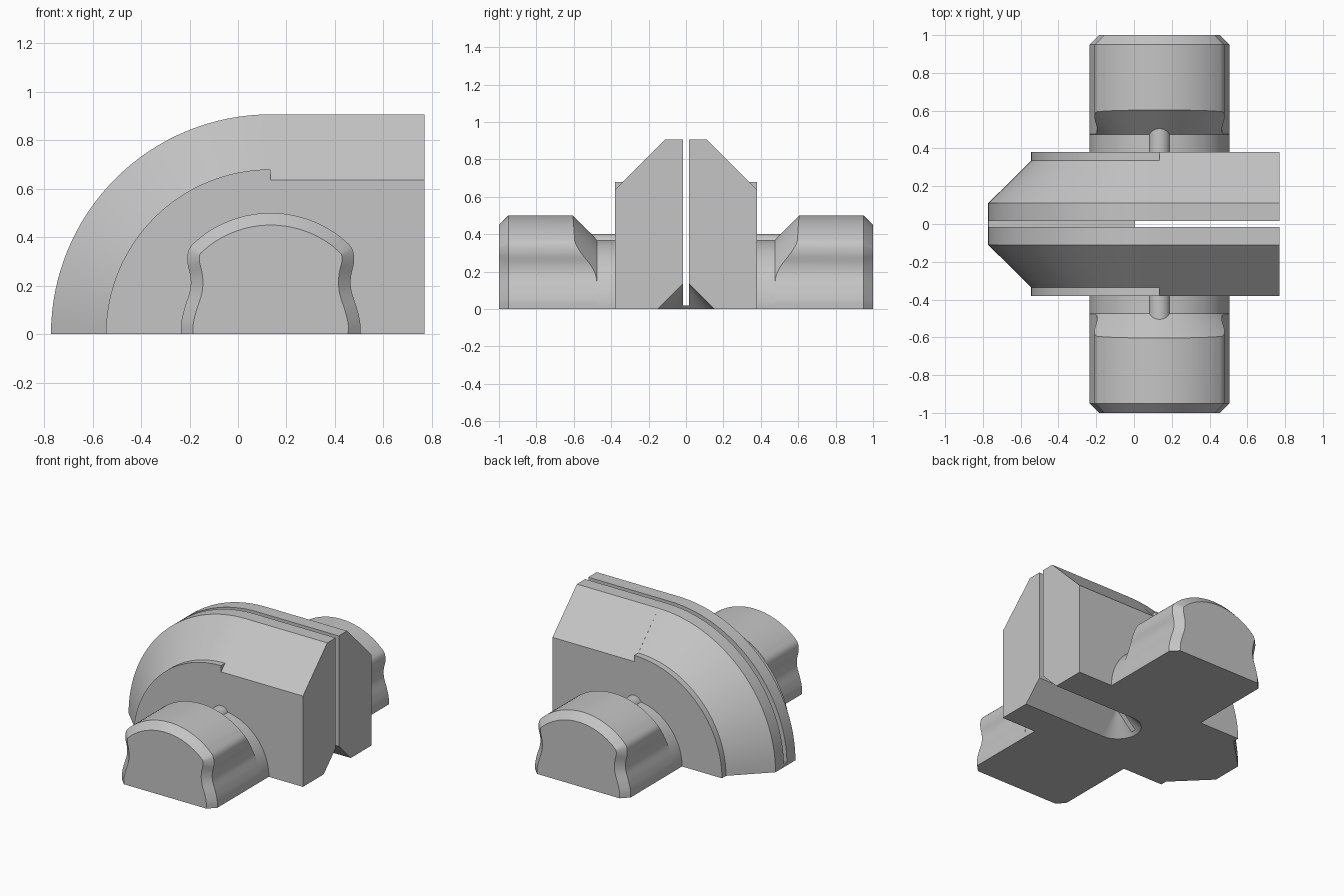
import bpy, bmesh
from math import cos, sin, pi, atan2, hypot
from mathutils import Vector

cube = bpy.data.objects.get("Cube")
if cube:
    bpy.data.objects.remove(cube, do_unlink=True)

AXIS = 0.135      # x of the shared axis running front to back
FACE = 0.38       # half thickness of the body
parts = []

metal = bpy.data.materials.new("plain_grey")
metal.use_nodes = True
grey = (0.56, 0.56, 0.56, 1)
metal.diffuse_color = grey
metal.node_tree.nodes["Principled BSDF"].inputs["Base Color"].default_value = grey


def finish(bm, name):
    """Clean a bmesh and turn it into an object."""
    bmesh.ops.remove_doubles(bm, verts=bm.verts, dist=1e-5)
    loose = [e for e in bm.edges if not e.link_faces]
    bmesh.ops.delete(bm, geom=loose, context="EDGES")
    bmesh.ops.recalc_face_normals(bm, faces=bm.faces)
    mesh = bpy.data.meshes.new(name)
    bm.to_mesh(mesh)
    bm.free()
    mesh.materials.append(metal)
    obj = bpy.data.objects.new(name, mesh)
    bpy.context.collection.objects.link(obj)
    return obj


def loft(name, rings, closed=False):
    """Skin a row of equal outlines, capping the ends unless closed."""
    bm = bmesh.new()
    loops = [[bm.verts.new(p) for p in ring] for ring in rings]
    n = len(rings[0])
    pairs = list(zip(loops, loops[1:]))
    if closed:
        pairs.append((loops[-1], loops[0]))
    else:
        bm.faces.new(loops[0])
        bm.faces.new(loops[-1])
    for a, b in pairs:
        for i in range(n):
            j = (i + 1) % n
            bm.faces.new((a[i], a[j], b[j], b[i]))
    return finish(bm, name)


def lathe_ring(profile, angle):
    """Place a (radius, y) profile at an angle about the axis."""
    return [(AXIS + r * cos(angle), y, r * sin(angle)) for r, y in profile]


def boolean(obj, cutter, operation):
    """Apply a boolean and keep only the resulting mesh."""
    mod = obj.modifiers.new("cut", "BOOLEAN")
    mod.operation, mod.solver, mod.object = operation, "EXACT", cutter
    bpy.context.view_layer.update()
    deps = bpy.context.evaluated_depsgraph_get()
    mesh = bpy.data.meshes.new_from_object(obj.evaluated_get(deps))
    obj.modifiers.clear()
    obj.data = mesh


def both_sides(half):
    """Complete a front-half (radius, y) profile with its rear half."""
    return half + [(r, -y) for r, y in reversed(half)]


# Body: quarter-round left end with a stepped rim, straight right end
rim = both_sides([(0, -FACE), (0.68, -FACE), (0.68, -0.335), (0.907, -0.11)])
bevelled = both_sides([(0, -FACE), (0.637, -FACE), (0.907, -0.11)])
STEPS = 32
round_body = loft("round_body", [lathe_ring(rim, pi / 2 * (1 + i / STEPS))
                                 for i in range(STEPS + 1)])
straight_body = loft("straight_body", [[(x, y, r) for r, y in bevelled]
                                       for x in (AXIS, 0.77)])

# Narrow slot that leaves a thin floor
SLOT = 0.017
slot = loft("slot_cutter", [[(x, -SLOT, 0.02), (x, SLOT, 0.02),
                             (x, SLOT, 1), (x, -SLOT, 1)] for x in (-1, 1)])

# V groove underneath with a conical end
bm = bmesh.new()
depth, drop = 0.15, 0.02
wide = depth + drop
for i in range(48):
    a = 2 * pi * i / 48
    bm.verts.new((AXIS + wide * cos(a), wide * sin(a), -drop))
for p in ((AXIS, 0, depth), (1, 0, depth), (1, wide, -drop), (1, -wide, -drop)):
    bm.verts.new(p)
hull = bmesh.ops.convex_hull(bm, input=bm.verts)
inner = [v for v in bm.verts if not v.link_faces]
bmesh.ops.delete(bm, geom=inner, context="VERTS")
groove = finish(bm, "groove_cutter")

for body in (round_body, straight_body):
    boolean(body, slot, "DIFFERENCE")
    boolean(body, groove, "DIFFERENCE")
    parts.append(body)


# Trunnion outline: waisted flanks and an arched top
def spline(points, steps=6):
    pts = [Vector(p) for p in points]
    pts = [2 * pts[0] - pts[1]] + pts + [2 * pts[-1] - pts[-2]]
    out = []
    for a, b, c, d in zip(pts, pts[1:], pts[2:], pts[3:]):
        for i in range(steps):
            t = i / steps
            out.append(0.5 * (2 * b + (c - a) * t + (2 * a - 5 * b + 4 * c - d) * t * t
                              + (3 * b - a - 3 * c + d) * t ** 3))
    return out


flank = spline([(0.37, 0), (0.369, 0.05), (0.355, 0.11), (0.333, 0.18),
                (0.331, 0.235), (0.344, 0.3), (0.335, 0.355), (0.29, 0.4)])
ARCH = 0.47
start = atan2(0.37, 0.29)
arch = [Vector((ARCH * cos(a), 0.03 + ARCH * sin(a)))
        for a in (start + (pi / 2 - start) * i / 12 for i in range(13))]
half = flank + arch
outline = half + [Vector((-p.x, p.y)) for p in reversed(half[:-1])]


def inset(points, amount):
    """Move the outline inward, keeping its ends on the ground."""
    out = []
    for i, p in enumerate(points):
        t = points[min(i + 1, len(points) - 1)] - points[max(i - 1, 0)]
        q = p + Vector((-t.y, t.x)).normalized() * amount
        if i in (0, len(points) - 1):
            q.y = 0
        out.append(q)
    return out


def section(points, y):
    return [(AXIS + p.x, y, p.y) for p in points]


# Trunnions: shaped blocks turned down to a round neck, with a small top pin
for side, label in ((-1, "front"), (1, "back")):
    block = loft(label + "_trunnion", [section(outline, side * 0.37),
                                       section(outline, side * 0.95),
                                       section(inset(outline, 0.05), side)])
    envelope = [(0, 0.3), (0.371, 0.3), (0.371, 0.475), (0.6, 0.704), (0.6, 1.1), (0, 1.1)]
    envelope = [(r, side * y) for r, y in envelope]
    neck = loft("neck_cutter", [lathe_ring(envelope, 2 * pi * (i + 0.5) / 96)
                                for i in range(96)], closed=True)
    boolean(block, neck, "INTERSECT")
    bpy.data.objects.remove(neck, do_unlink=True)
    pin = loft(label + "_pin", [[(AXIS + 0.058 * cos(2 * pi * i / 24), side * y,
                                  0.343 + 0.058 * sin(2 * pi * i / 24))
                                 for i in range(24)] for y in (0.37, 0.51)])
    parts += [block, pin]

for cutter in (slot, groove):
    bpy.data.objects.remove(cutter, do_unlink=True)

# Smooth curved surfaces, keep crisp edges
bpy.ops.object.select_all(action="DESELECT")
for obj in parts:
    obj.select_set(True)
bpy.context.view_layer.objects.active = parts[0]
bpy.ops.object.shade_smooth_by_angle(angle=0.45)
